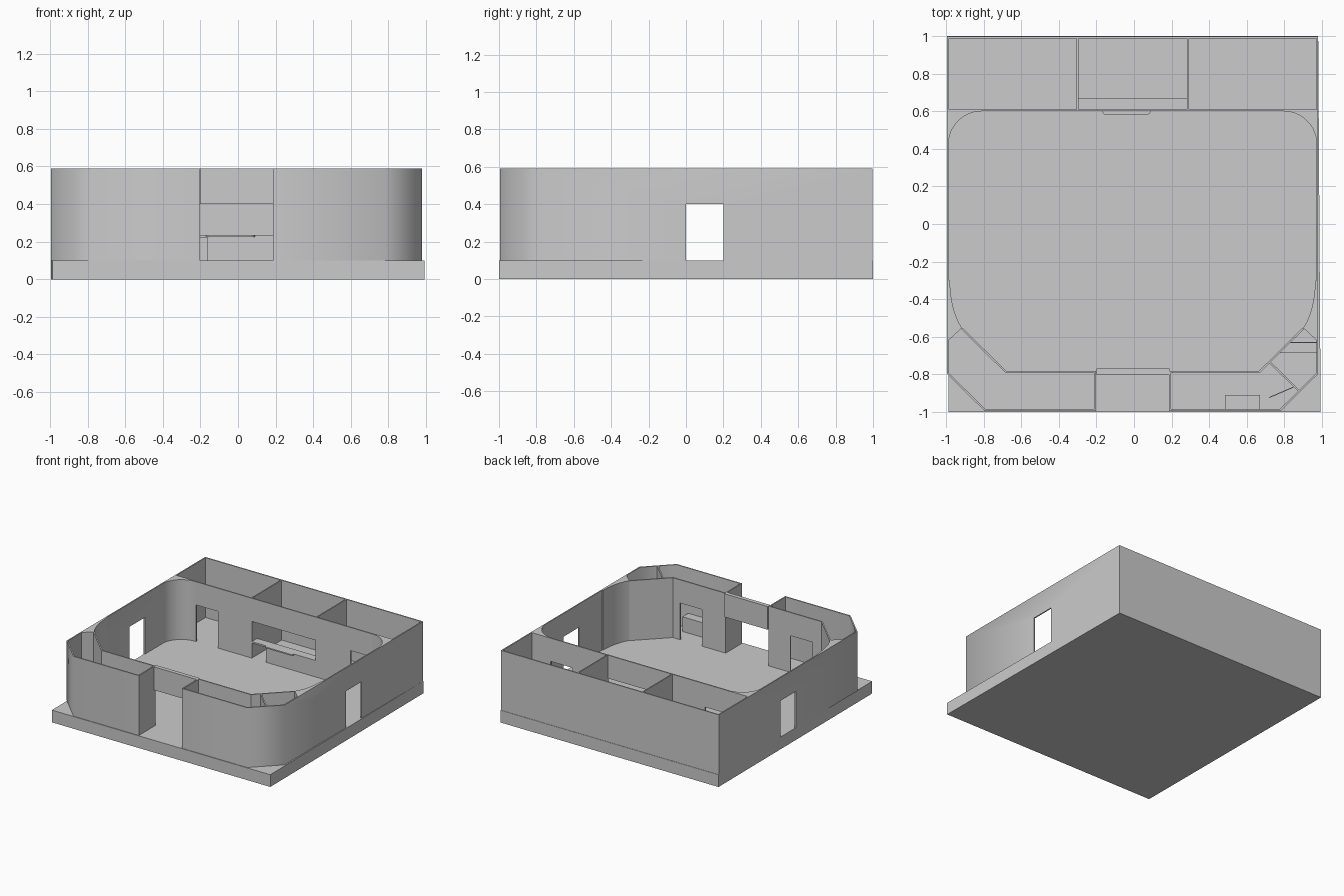
import bpy, bmesh, math
from mathutils import Vector

if "Cube" in bpy.data.objects:
    bpy.data.objects.remove(bpy.data.objects["Cube"])

FLOOR, TOP, T = 0.10, 0.59, 0.01
CX = -0.0075          # symmetry line of the walls
HW = 0.9825           # half width to the side wall centre line


def mx(half, side):
    return CX + side * half


def prism(name, pts, z0, z1):
    """Extrude a flat outline between two heights."""
    bm = bmesh.new()
    face = bm.faces.new([bm.verts.new((x, y, z0)) for x, y in pts])
    ext = bmesh.ops.extrude_face_region(bm, geom=[face])
    verts = [g for g in ext["geom"] if isinstance(g, bmesh.types.BMVert)]
    bmesh.ops.translate(bm, verts=verts, vec=(0, 0, z1 - z0))
    bmesh.ops.recalc_face_normals(bm, faces=bm.faces)
    me = bpy.data.meshes.new(name)
    bm.to_mesh(me)
    bm.free()
    ob = bpy.data.objects.new(name, me)
    bpy.context.collection.objects.link(ob)
    return ob


def box(name, x0, x1, y0, y1, z0, z1):
    return prism(name, [(x0, y0), (x1, y0), (x1, y1), (x0, y1)], z0, z1)


def wall(name, path, z0=FLOOR, z1=TOP, t=T):
    """Thin wall with mitred corners along a centre line."""
    p = [Vector(q) for q in path]
    dirs = [(b - a).normalized() for a, b in zip(p, p[1:])]
    left, right = [], []
    for i, q in enumerate(p):
        a, b = dirs[max(i - 1, 0)], dirs[min(i, len(dirs) - 1)]
        n = (Vector((-a.y, a.x)) + Vector((-b.y, b.x))).normalized()
        off = n * (t / 2) / n.dot(Vector((-a.y, a.x)))
        left.append(q + off)
        right.append(q - off)
    return prism(name, [tuple(v) for v in left + right[::-1]], z0, z1)


def activate(ob):
    bpy.ops.object.select_all(action='DESELECT')
    ob.select_set(True)
    bpy.context.view_layer.objects.active = ob


def cut(ob, cutter):
    cutter.hide_render = True
    activate(ob)
    mod = ob.modifiers.new("opening", 'BOOLEAN')
    mod.operation, mod.solver, mod.object = 'DIFFERENCE', 'EXACT', cutter
    bpy.ops.object.modifier_apply(modifier=mod.name)
    bpy.data.objects.remove(cutter)


def smooth(ob, deg):
    activate(ob)
    bpy.ops.object.shade_smooth_by_angle(angle=math.radians(deg))


# base slab, very slightly skewed against the walls
prism("base_slab", [(-0.987, -1), (0.993, -1), (0.98, 1), (-0.995, 1)], 0, FLOOR)

# outer wall with chamfered front corners and a gap for the entrance
half = [(0.195, -0.99), (0.785, -0.99), (HW, -0.795), (HW, 0.992)]
path = [(mx(x, 1), y) for x, y in half] + [(mx(x, -1), y) for x, y in half[::-1]]
outer = wall("outer_wall", path)
cut(outer, box("side_door_cutter", -1.2, 1.2, 0, 0.2, 0.05, 0.4))
smooth(outer, 50)

# back partition with two doors, serving hatch and low passage
back = wall("back_partition", [(mx(HW, -1), 0.605), (mx(HW, 1), 0.605)])
for args in [(-0.8, -0.6, 0.05, 0.4), (0.6, 0.8, 0.05, 0.4),
             (-0.295, 0.282, 0.235, 0.4), (-0.295, -0.165, 0.05, 0.25)]:
    cut(back, box("back_cutter", args[0], args[1], 0.5, 0.7, args[2], args[3]))
for label, x in (("left", -0.3), ("right", 0.287)):
    wall("back_room_divider_" + label, [(x, 0.605), (x, 0.99)])

# serving counter and its rounded ledge
box("serving_counter", -0.295, 0.282, 0.6, 0.67, 0.222, 0.235)
ledge = [(0.09, 0.605), (-0.17, 0.605)]
for cx, a0 in ((-0.145, 180), (0.065, 270)):
    ledge += [(cx + 0.025 * math.cos(math.radians(a0 + d)),
               0.605 + 0.025 * math.sin(math.radians(a0 + d))) for d in range(10, 91, 16)]
prism("counter_ledge", ledge, 0.226, 0.236)

for side, label in ((-1, "left"), (1, "right")):
    # solid rounded rear corner of the hall
    r, w = 0.177, HW - 0.003
    pts = [(mx(w, side), 0.602)]
    for i in range(17):
        a = math.pi / 2 * i / 16
        pts.append((mx(w - r + r * math.cos(a), side), 0.6 - r + r * math.sin(a)))
    smooth(prism("rear_corner_" + label, pts, FLOOR, TOP), 30)

    # solid curved wedge by the front rooms
    a0, b0, c0 = Vector((0.972, -0.3)), Vector((0.968, -0.46)), Vector((0.908, -0.553))
    pts = [(mx(HW, side), -0.622), (mx(HW, side), -0.3)]
    for i in range(13):
        t = i / 12
        q = a0 * (1 - t) ** 2 + b0 * 2 * t * (1 - t) + c0 * t * t
        pts.append((mx(q.x, side), q.y))
    smooth(prism("front_wedge_" + label, pts, FLOOR, TOP), 30)

    # front partition with its door
    part = wall("front_partition_" + label,
                [(mx(0.908, side), -0.556), (mx(0.675, side), -0.786), (mx(0.195, side), -0.786)])
    x0, x1 = sorted((side * 0.4, side * 0.6))
    cut(part, box("front_door_cutter", x0, x1, -0.9, -0.7, 0.05, 0.4))

    # entrance side wall
    wall("entrance_side_" + label, [(mx(0.2, side), -0.995), (mx(0.2, side), -0.781)])

# entrance lintel
box("entrance_lintel", -0.2, 0.19, -0.803, -0.77, 0.4, TOP)

# small corner room on the right: divider, open door, bench
div = wall("corner_room_divider", [(0.72, -0.733), (0.878, -0.888)])
cut(div, wall("corner_door_cutter", [(0.75, -0.763), (0.847, -0.858)], 0.05, 0.4, 0.06))
wall("corner_room_door", [(0.848, -0.868), (0.72, -0.923)], FLOOR, 0.4, 0.005)
prism("corner_bench", [(0.77, -0.685), (0.972, -0.685), (0.972, -0.63), (0.828, -0.63)], 0.19, 0.21)
box("corner_bench_back", 0.83, 0.972, -0.633, -0.627, FLOOR, 0.32)

# desk by the front wall
box("front_desk", 0.485, 0.67, -0.985, -0.91, FLOOR, 0.22)
